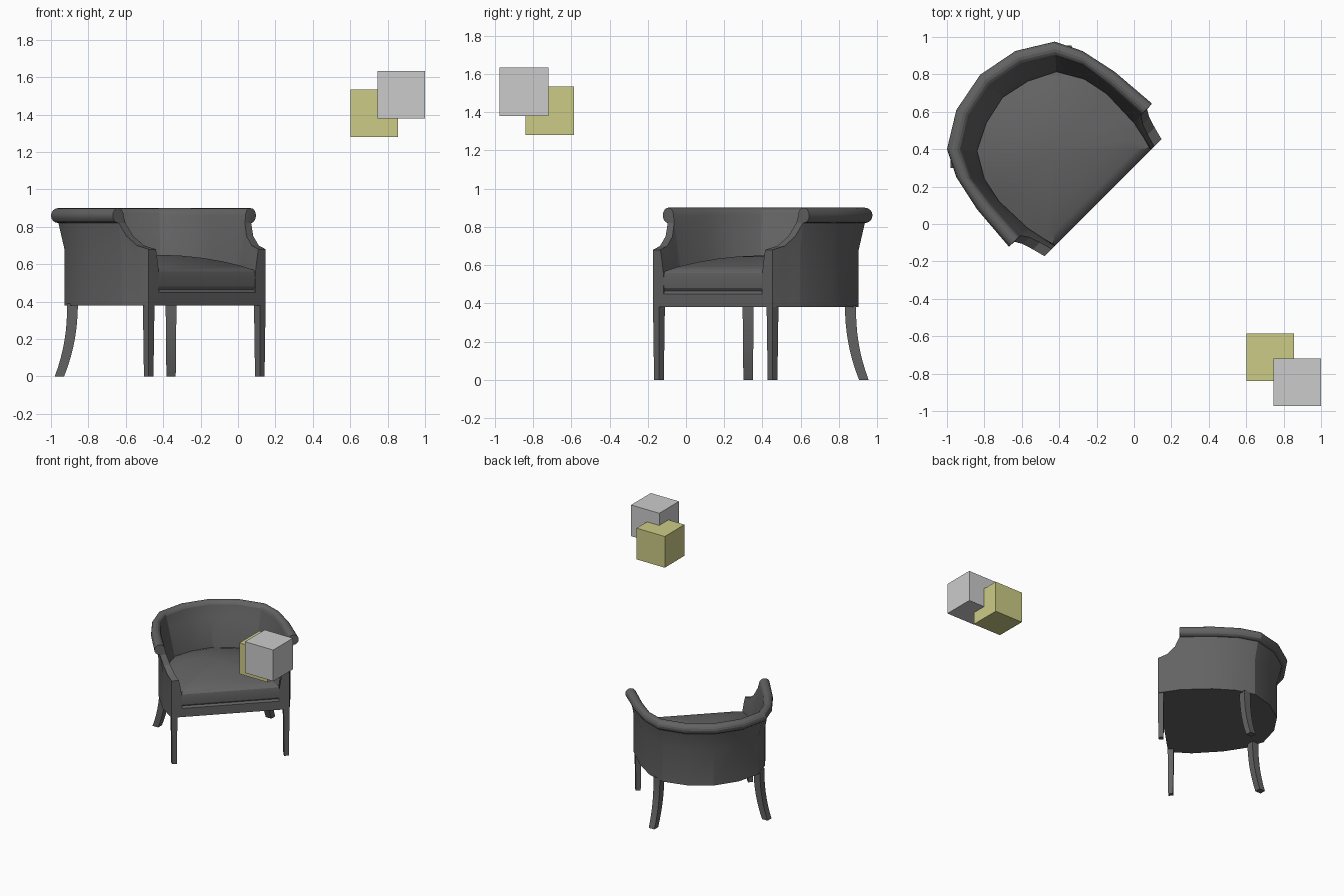
import bpy
import bmesh
import math
from mathutils import Vector

default_cube = bpy.data.objects.get("Cube")
if default_cube:
    bpy.data.objects.remove(default_cube, do_unlink=True)

FLOOR, SHOULDER, SEAT, LIP, TOP = 0.38, 0.68, 0.57, 0.82, 0.9
ROLL = 0.04
ROLL_STEPS = 12


def make_material(name, red, green, blue):
    mat = bpy.data.materials.new(name)
    mat.use_nodes = True
    colour = (red, green, blue, 1)
    mat.diffuse_color = colour
    mat.node_tree.nodes["Principled BSDF"].inputs["Base Color"].default_value = colour
    return mat


charcoal = make_material("charcoal upholstery", 0.125, 0.125, 0.125)
light_grey = make_material("light grey", 0.6, 0.6, 0.6)
dull_yellow = make_material("dull yellow", 0.6, 0.6, 0.24)


def place(across, back, z):
    """Turn chair coordinates (across the front, backwards) into world ones."""
    s = across * math.sqrt(2) - 0.025
    d = back * math.sqrt(2) + 0.305
    return Vector(((s - d) / 2, (s + d) / 2, z))


def loft(name, rings, mat, angle=None):
    """Skin a row of equal closed rings and cap both ends."""
    bm = bmesh.new()
    rows = [[bm.verts.new(p) for p in ring] for ring in rings]
    for a, b in zip(rows, rows[1:]):
        for i in range(len(a)):
            j = (i + 1) % len(a)
            bm.faces.new((a[i], a[j], b[j], b[i]))
    bm.faces.new(rows[0][::-1])
    bm.faces.new(rows[-1])
    bmesh.ops.remove_doubles(bm, verts=bm.verts, dist=0.0001)
    bmesh.ops.recalc_face_normals(bm, faces=bm.faces)
    mesh = bpy.data.meshes.new(name)
    bm.to_mesh(mesh)
    bm.free()
    mesh.materials.append(mat)
    obj = bpy.data.objects.new(name, mesh)
    bpy.context.collection.objects.link(obj)
    if angle:
        bpy.ops.object.select_all(action='DESELECT')
        obj.select_set(True)
        bpy.context.view_layer.objects.active = obj
        bpy.ops.object.shade_smooth_by_angle(angle=math.radians(angle))
    return obj


# Half plan of the tub: seat edge, outer edge of the roll, height of the wall
half_plan = [
    ((0.364, 0), (0.506, 0), SHOULDER),
    ((0.38, 0.07), (0.52, 0.07), 0.7),
    ((0.392, 0.13), (0.53, 0.13), 0.75),
    ((0.4, 0.165), (0.54, 0.168), LIP),
    ((0.4, 0.17), (0.541, 0.172), TOP),
    ((0.407, 0.38), (0.52, 0.434), TOP),
    ((0.378, 0.52), (0.477, 0.633), TOP),
    ((0.3, 0.654), (0.407, 0.774), TOP),
    ((0.159, 0.725), (0.223, 0.887), TOP),
    ((0, 0.76), (0, 0.93), TOP),
]


def flip(p):
    return (-p[0], p[1])


stations = half_plan + [(flip(a), flip(b), h) for a, b, h in half_plan[-2::-1]]


def wall_section(inner, outer, height):
    """Closed section: outer wall, rolled or flat top, inner wall."""
    inner, outer = Vector(inner), Vector(outer)
    normal = (outer - inner).normalized()
    body = inner.lerp(outer, 0.55)

    def outside(z):
        t = max(0, (z - SHOULDER) / (LIP - SHOULDER))
        return body.lerp(outer - normal * ROLL, t)

    def inside(z):
        t = max(0, (z - SEAT) / (TOP - ROLL - SEAT))
        return inner.lerp(outer - normal * 2 * ROLL, min(t, 1))

    cap = min(height, LIP)
    section = [(body, FLOOR), (body, SHOULDER), (outside(cap), cap)]
    for i in range(ROLL_STEPS + 1):
        t = i / ROLL_STEPS
        if height == TOP:
            a = math.radians(-90 + 270 * t)
            centre = outer - normal * ROLL
            section.append((centre + normal * ROLL * math.cos(a),
                            TOP - ROLL + ROLL * math.sin(a)))
        else:
            section.append((outside(cap).lerp(inside(cap), t), cap))
    section += [(inside(cap - ROLL), cap - ROLL), (inner, SEAT - 0.02), (inner, FLOOR)]
    return [place(p.x, p.y, z) for p, z in section]


loft("tub_back_and_arms", [wall_section(*s) for s in stations], charcoal, 22)

# Seat: front rail, rounded cushion front and a domed top
outline = [s[0] for s in stations]
rings = []
for z, recess in ((FLOOR, 0), (0.45, 0), (0.465, 0.012), (0.48, 0.002),
                  (0.53, 0), (0.56, 0.006), (SEAT, 0.015)):
    rings.append([place(u, max(w, recess), z) for u, w in outline])
for scale in (0.85, 0.65, 0.45, 0.25, 0.05):
    z = SEAT + 0.08 * (1 - scale ** 2)
    rings.append([place(u * scale, 0.364 + (w - 0.364) * scale, z) for u, w in outline])
loft("seat", rings, charcoal, 30)


# Legs
def square(centre, half, turned):
    """Square ring, either turned with the chair or set along the axes."""
    corners = [(-1, -1), (1, -1), (1, 1), (-1, 1)]
    if turned:
        half *= math.sqrt(2)
        corners = [(0, -1), (1, 0), (0, 1), (-1, 0)]
    return [centre + Vector((x * half, y * half, 0)) for x, y in corners]


for side, label in ((1, "left"), (-1, "right")):
    loft("front_leg_" + label,
         [square(place(side * 0.42, 0.022, z), half, True)
          for z, half in ((0, 0.018), (FLOOR + 0.01, 0.022))], charcoal)
    curve = []
    for i in range(9):
        t = i / 8
        reach = 0.86 + 0.07 * (1 - t) ** 2.2
        z = t * (FLOOR + 0.01)
        spot = (-0.358, reach, z) if side == 1 else (-reach - 0.025, 0.325, z)
        curve.append(square(Vector(spot), 0.025 + 0.004 * t, False))
    loft("back_leg_" + label, curve, charcoal, 30)

# Two floating cubes
for name, spot, mat in (("grey_cube", (0.872, -0.847, 1.506), light_grey),
                        ("yellow_cube", (0.728, -0.712, 1.407), dull_yellow)):
    bpy.ops.mesh.primitive_cube_add(size=0.254, location=spot)
    cube = bpy.context.object
    cube.name = name
    cube.data.materials.append(mat)
